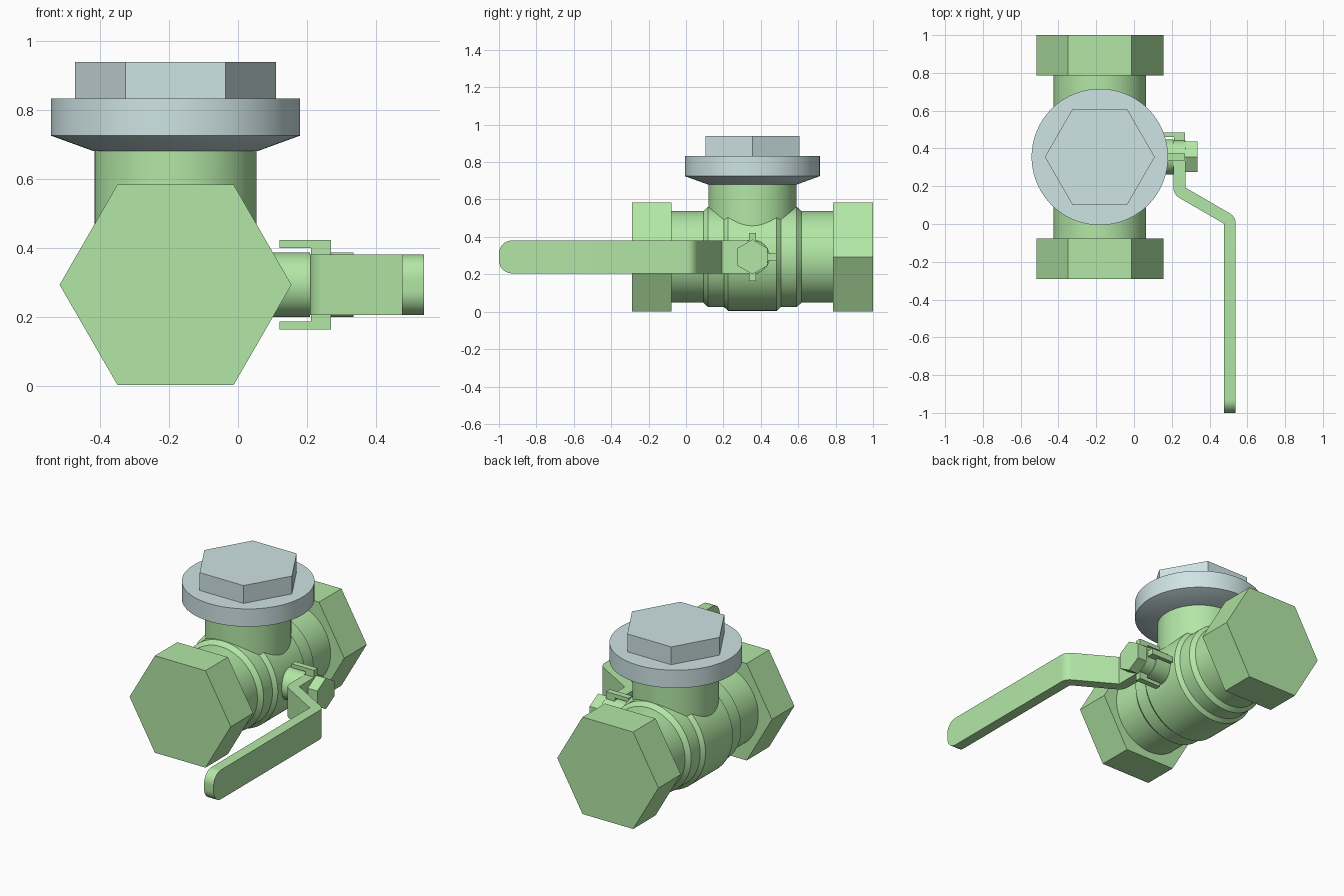
import bpy, bmesh
from math import pi, sin, cos, radians
from mathutils import Matrix, Vector

if "Cube" in bpy.data.objects:
    bpy.data.objects.remove(bpy.data.objects["Cube"])

CX, CY, CZ = -0.181, 0.355, 0.293   # valve centre


def material(name, rgb):
    m = bpy.data.materials.new(name)
    m.diffuse_color = (*rgb, 1)
    m.use_nodes = True
    m.node_tree.nodes["Principled BSDF"].inputs["Base Color"].default_value = m.diffuse_color
    return m


GREEN = material("green", (0.45, 0.80, 0.38))
BLUE = material("blue_grey", (0.62, 0.77, 0.78))

# Map a local z axis onto a world axis
AXES = {
    "X": Matrix(((0, 0, 1), (0, 1, 0), (-1, 0, 0))),
    "Y": Matrix(((1, 0, 0), (0, 0, 1), (0, -1, 0))),
    "Z": Matrix.Identity(3),
}


def finish(name, bm, mat):
    bmesh.ops.remove_doubles(bm, verts=bm.verts, dist=1e-5)
    bmesh.ops.recalc_face_normals(bm, faces=bm.faces)
    me = bpy.data.meshes.new(name)
    bm.to_mesh(me)
    bm.free()
    me.materials.append(mat)
    ob = bpy.data.objects.new(name, me)
    bpy.context.collection.objects.link(ob)
    return ob


def loft(bm, rings):
    """Skin a list of closed rings and cap both ends."""
    rows = [[bm.verts.new(p) for p in r] for r in rings]
    n = len(rows[0])
    for a, b in zip(rows, rows[1:]):
        for i in range(n):
            bm.faces.new((a[i], a[(i + 1) % n], b[(i + 1) % n], b[i]))
    bm.faces.new(rows[0])
    bm.faces.new(rows[-1])


def turned(name, profile, axis, centre, mat=GREEN, sides=96):
    """Solid of (radius, height) pairs about an axis."""
    bm = bmesh.new()
    c = Vector(centre)
    loft(bm, [[c + AXES[axis] @ Vector((r * cos(2 * pi * i / sides), r * sin(2 * pi * i / sides), h))
               for i in range(sides)] for r, h in profile])
    return finish(name, bm, mat)


def union(base, others):
    bpy.context.view_layer.objects.active = base
    for o in others:
        m = base.modifiers.new("union", "BOOLEAN")
        m.operation, m.solver, m.object = "UNION", "EXACT", o
        bpy.ops.object.modifier_apply(modifier=m.name)
        bpy.data.objects.remove(o)


# Valve body: stepped barrel, hexagon ends, neck and stem boss
half = [(0.288, 0.13), (0.268, 0.152), (0.268, 0.237), (0.245, 0.262), (0.245, 0.55)]
barrel = [(r, -h) for r, h in reversed(half)] + half
body = turned("valve_body", barrel, "Y", (CX, CY, CZ))
hex_ends = [turned("hex_end", [(0.336, a), (0.336, b)], "Y", (CX, 0, CZ), sides=6)
            for a, b in ((-0.29, -0.077), (0.787, 1.0))]
neck = turned("neck", [(0.235, CZ), (0.235, 0.682)], "Z", (CX, CY, 0))
boss = turned("stem_boss", [(0.093, -0.05), (0.093, 0.209)], "X", (0, CY, CZ), sides=64)
union(body, hex_ends + [neck, boss])

# Cap: bevelled flange with a hexagon head
cap = turned("cap_flange", [(0.24, 0.681), (0.361, 0.725), (0.361, 0.832)], "Z", (CX, CY, 0), BLUE)
union(cap, [turned("cap_hex", [(0.291, 0.80), (0.291, 0.939)], "Z", (CX, CY, 0), BLUE, 6)])

# Handle: flat bar with two bends and rounded ends; sections are (left, right, half width)
T, HW = 0.063, 0.088
X1, X2 = 0.2085, 0.4755
sections = []
for i in range(1, 13):                                   # round end at the stem
    a = i / 12 * pi / 2
    y = CY + HW * cos(a)
    sections.append(((X1, y), (X1 + T, y), HW * sin(a)))
for i in range(9):                                       # first bend
    a = radians(180 + 60 * i / 8)
    p = (X1 + T, 0.193)
    sections.append(((p[0] + T * cos(a), p[1] + T * sin(a)), p, HW))
for i in range(9):                                       # second bend
    a = radians(60 - 60 * i / 8)
    p = (X2, 0.002)
    sections.append((p, (p[0] + T * cos(a), p[1] + T * sin(a)), HW))
R = 0.07
for i in range(13):                                      # rounded tip
    a = i / 12 * pi / 2
    y = -1 + R - R * sin(a)
    sections.append(((X2, y), (X2 + T, y), HW - R + R * cos(a)))
bm = bmesh.new()
loft(bm, [[(*l, CZ - w), (*r, CZ - w), (*r, CZ + w), (*l, CZ + w)] for l, r, w in sections])
handle = finish("handle", bm, GREEN)

# Stop tabs: L-shaped ears above, below and behind the stem
ear = [(0.269, 0.07), (0.269, 0.129), (0.12, 0.129), (0.12, 0.106), (0.212, 0.106), (0.212, 0.07)]
for label, ang in (("top", 90), ("bottom", -90), ("back", 0)):
    d = Vector((0, cos(radians(ang)), sin(radians(ang))))
    s = Vector((0, -d.z, d.y)) * 0.018
    o = Vector((0, CY, CZ))
    bm = bmesh.new()
    loft(bm, [[o + Vector((x, 0, 0)) + d * r + s * k for x, r in ear] for k in (-1, 1)])
    finish("stop_tab_" + label, bm, GREEN)

# Handle nut
nut = turned("handle_nut", [(0.093, 0.268), (0.093, 0.335)], "X", (0, CY, CZ), sides=6)

# Smooth the round parts, keep edges sharp
for ob in (body, cap, handle):
    bpy.ops.object.select_all(action="DESELECT")
    ob.select_set(True)
    bpy.context.view_layer.objects.active = ob
    bpy.ops.object.shade_smooth_by_angle(angle=radians(25))
